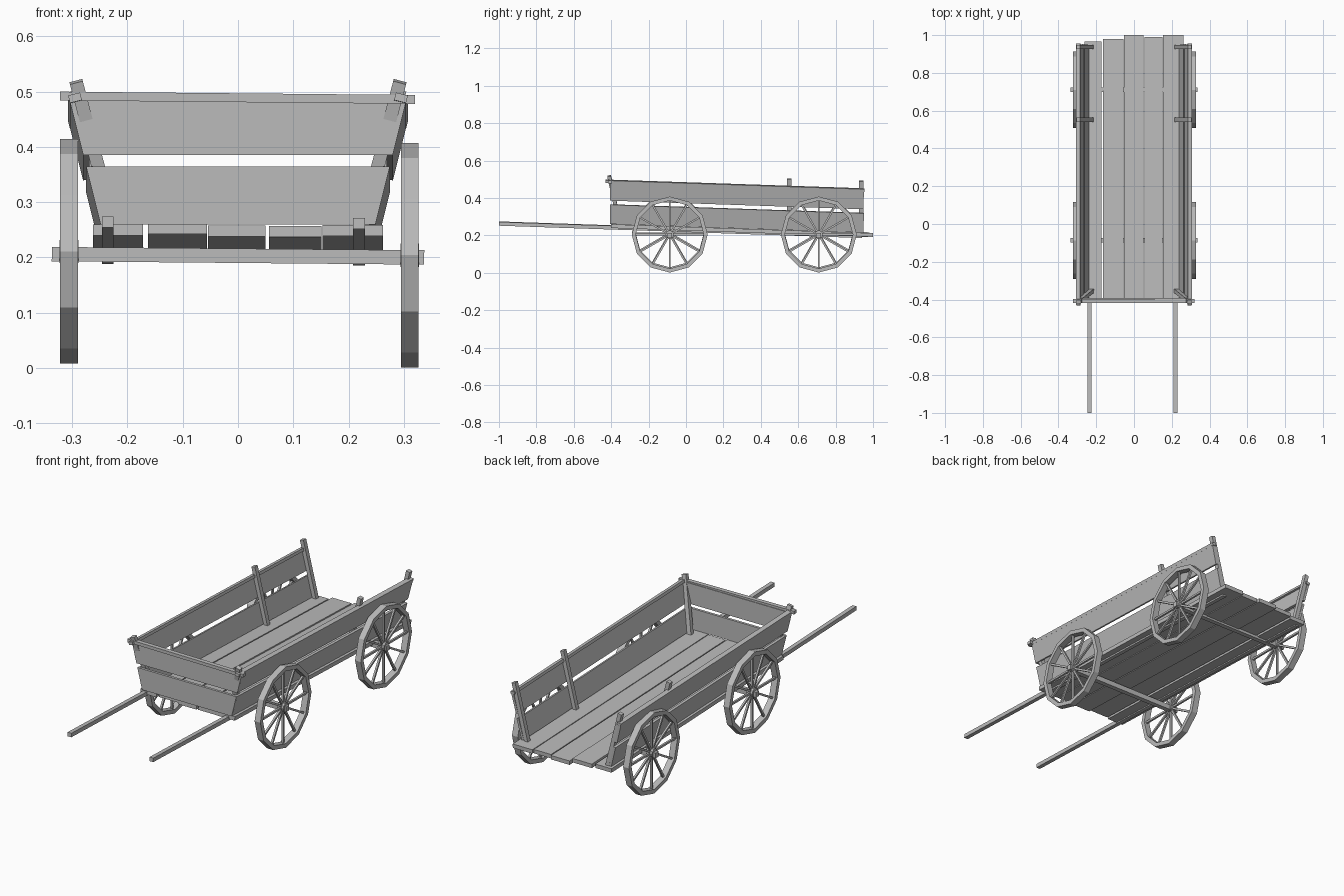
import bpy, bmesh, math
from mathutils import Vector, Matrix

if "Cube" in bpy.data.objects:
    bpy.data.objects.remove(bpy.data.objects["Cube"], do_unlink=True)

wood = bpy.data.materials.new("grey_wood")
wood.use_nodes = True
wood.diffuse_color = (0.5, 0.5, 0.5, 1)
wood.node_tree.nodes["Principled BSDF"].inputs["Base Color"].default_value = (0.5, 0.5, 0.5, 1)

FRONT, SLOPE = -0.4, -0.034


def finish(name, bm):
    bmesh.ops.recalc_face_normals(bm, faces=bm.faces)
    mesh = bpy.data.meshes.new(name)
    bm.to_mesh(mesh)
    bm.free()
    mesh.materials.append(wood)
    obj = bpy.data.objects.new(name, mesh)
    bpy.context.collection.objects.link(obj)
    return obj


def add_beam(bm, a, b, width, height, up=(0, 0, 1)):
    """Box from a to b; height runs along up, width across it."""
    a, b = Vector(a), Vector(b)
    along = b - a
    side = along.cross(Vector(up)).normalized()
    top = side.cross(along).normalized()
    m = Matrix((side * width, along, top * height)).transposed().to_4x4()
    m.translation = (a + b) / 2
    bmesh.ops.create_cube(bm, size=1, matrix=m)


def beam(name, *args, **kw):
    bm = bmesh.new()
    add_beam(bm, *args, **kw)
    return finish(name, bm)


def on_bed(x, y, z):
    """Point in the gently sloping cart body, z given at the front end."""
    return Vector((x, y, z + SLOPE * (y - FRONT)))


def prism(name, outline, y, depth):
    """Outline in x, z extruded along y."""
    bm = bmesh.new()
    face = bm.faces.new([bm.verts.new((x, y, z)) for x, z in outline])
    ext = bmesh.ops.extrude_face_region(bm, geom=[face])["geom"]
    bmesh.ops.translate(bm, vec=(0, depth, 0),
                        verts=[v for v in ext if isinstance(v, bmesh.types.BMVert)])
    return finish(name, bm)


def outer_x(z):
    """Outer face of the splayed sides."""
    return 0.28 + 0.25 * (z - 0.385)


# Floor planks: left edge, right edge, back end, height
planks = [(-0.262, -0.172, 0.965, 0.250), (-0.163, -0.056, 0.98, 0.253),
          (-0.054, 0.050, 1.0, 0.248), (0.056, 0.151, 0.99, 0.247),
          (0.153, 0.262, 1.0, 0.249)]
for i, (x0, x1, back, z) in enumerate(planks):
    x = (x0 + x1) / 2
    beam(f"floor_plank_{i + 1}", on_bed(x, FRONT + 0.005 * (i % 2), z),
         on_bed(x, back, z), x1 - x0, 0.02)

# Long shafts that run on under the floor
for label, x, z in (("right", -0.236, 0.244), ("left", 0.219, 0.241)):
    beam(f"{label}_shaft", on_bed(x, -1, z), on_bed(x, 0.94, z), 0.021, 0.02)

# Splayed sides, rails and posts
for label, s in (("left", 1), ("right", -1)):
    lean = (s * 0.25, 0, 1)
    for part, z in (("lower", 0.313), ("upper", 0.438)):
        x = s * (outer_x(z) - 0.006)
        beam(f"{label}_{part}_side_board", on_bed(x, FRONT, z),
             on_bed(x, 0.95, z), 0.012, 0.106, up=lean)
    beam(f"{label}_side_rail", on_bed(s * 0.295, -0.43, 0.488),
         on_bed(s * 0.295, 0.955, 0.488), 0.022, 0.014, up=lean)
    for part, y in (("middle", 0.552), ("back", 0.937)):
        beam(f"{label}_{part}_post", on_bed(s * 0.222, y, 0.245),
             on_bed(s * 0.295, y, 0.535), 0.02, 0.022, up=(0, 1, 0))
    beam(f"{label}_front_post", (s * 0.222, -0.352, 0.245),
         (s * 0.293, -0.411, 0.518), 0.024, 0.02, up=(0, 1, 0))

# Front boards and rail
for part, low, high in (("lower", 0.26, 0.365), ("upper", 0.385, 0.488)):
    a, b = outer_x(low), outer_x(high)
    prism(f"front_{part}_board", [(-a, low), (a, low), (b, high), (-b, high)], -0.406, 0.013)
beam("front_rail", (-0.322, -0.407, 0.492), (0.32, -0.407, 0.486), 0.022, 0.016)


# Twelve-sided wheels with spokes and hub
def wheel(name, x, y, z, radius=0.203, width=0.032, sides=12):
    bm = bmesh.new()
    centre = Vector((x, y, z))
    rings = []
    for r, dx in ((radius, -1), (radius, 1), (radius - 0.021, 1), (radius - 0.021, -1)):
        rings.append([bm.verts.new(centre + Vector((
            dx * width / 2, r * math.sin(k * math.tau / sides),
            r * math.cos(k * math.tau / sides)))) for k in range(sides)])
    for j in range(4):
        a, b = rings[j], rings[(j + 1) % 4]
        for k in range(sides):
            n = (k + 1) % sides
            bm.faces.new((a[k], a[n], b[n], b[k]))
    for k in range(sides):
        t = k * math.tau / sides
        d = Vector((0, math.sin(t), math.cos(t)))
        add_beam(bm, centre + d * 0.012, centre + d * (radius - 0.015), 0.01, 0.01, up=(1, 0, 0))
    bmesh.ops.create_cone(bm, cap_ends=True, segments=10, radius1=0.022, radius2=0.022, depth=0.034,
                          matrix=Matrix.Translation(centre) @ Matrix.Rotation(math.pi / 2, 4, "Y"))
    finish(name, bm)


for part, y in (("front", -0.087), ("back", 0.71)):
    wheel(f"{part}_left_wheel", 0.311, y, 0.204)
    wheel(f"{part}_right_wheel", -0.306, y, 0.211)
    beam(f"{part}_axle", (-0.337, y, 0.206), (0.337, y, 0.2), 0.024, 0.026)
